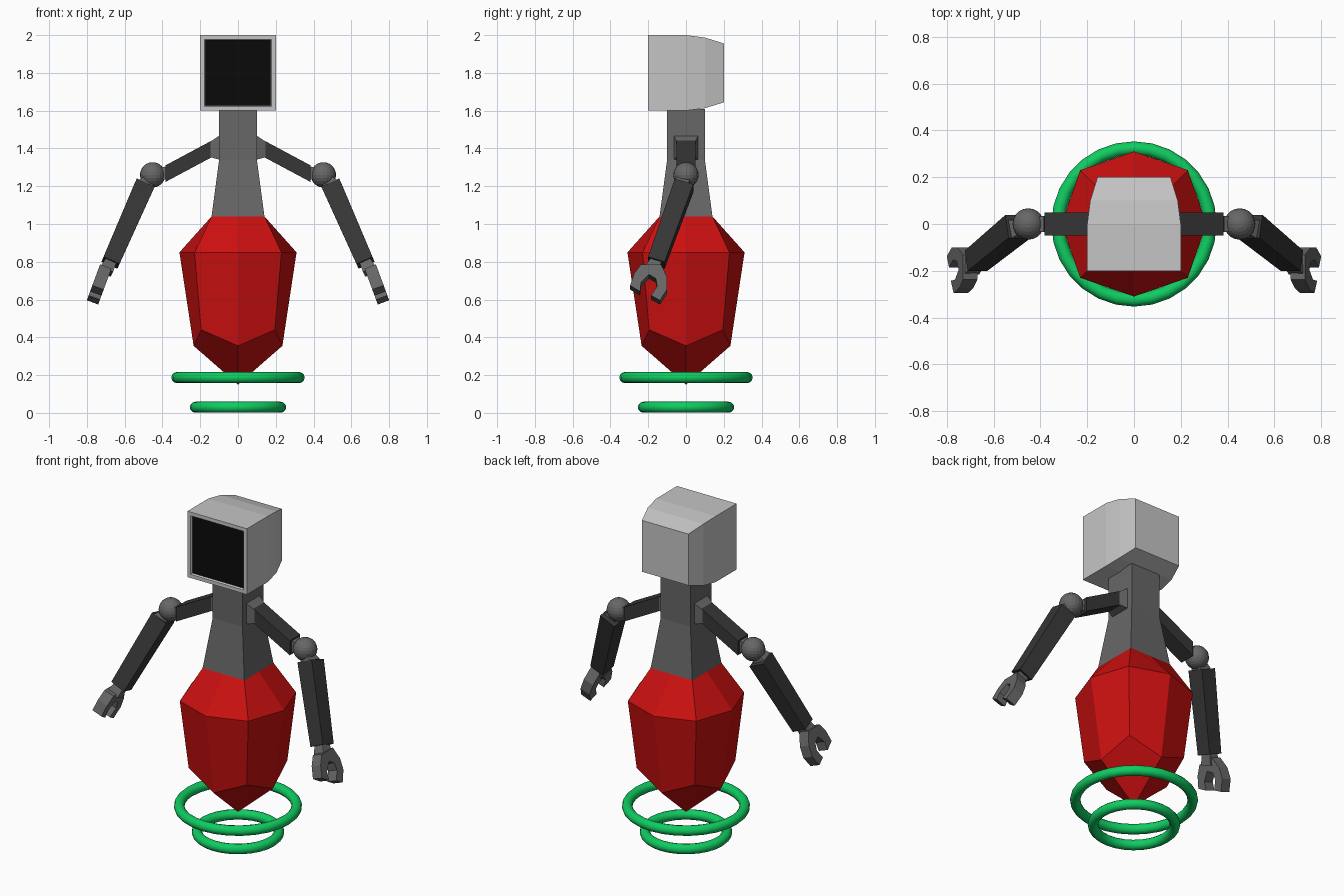
import bpy, bmesh, math
from mathutils import Vector

if "Cube" in bpy.data.objects:
    bpy.data.objects.remove(bpy.data.objects["Cube"])


def material(name, rgb):
    m = bpy.data.materials.new(name)
    m.diffuse_color = (*rgb, 1)
    m.use_nodes = True
    m.node_tree.nodes["Principled BSDF"].inputs["Base Color"].default_value = m.diffuse_color
    return m


LIGHT = material("light_grey", (0.56, 0.56, 0.56))
BLACK = material("screen_black", (0.003, 0.003, 0.003))
GREY = material("mid_grey", (0.135, 0.135, 0.135))
DARK = material("dark_grey", (0.037, 0.037, 0.037))
RED = material("red", (0.6, 0.005, 0.005))
GREEN = material("green", (0.005, 0.6, 0.12))


def finish(bm, name, *mats):
    bmesh.ops.recalc_face_normals(bm, faces=bm.faces)
    me = bpy.data.meshes.new(name)
    bm.to_mesh(me)
    bm.free()
    for m in mats:
        me.materials.append(m)
    ob = bpy.data.objects.new(name, me)
    bpy.context.collection.objects.link(ob)
    return ob


def loft(name, rings, *mats, first_cap_mat=0):
    """Skin a list of equal-length point rings and cap both ends."""
    bm = bmesh.new()
    vs = [[bm.verts.new(p) for p in r] for r in rings]
    n = len(rings[0])
    for a, b in zip(vs, vs[1:]):
        for i in range(n):
            j = (i + 1) % n
            bm.faces.new((a[i], a[j], b[j], b[i]))
    bm.faces.new(vs[0]).material_index = first_cap_mat
    bm.faces.new(vs[-1])
    return finish(bm, name, *mats)


SQUARE = ((-1, -1), (1, -1), (1, 1), (-1, 1))


def beam(name, a, b, wa, wb, mat):
    """Square bar between two points, kept upright to the front."""
    a, b = Vector(a), Vector(b)
    d = (b - a).normalized()
    v = Vector((0, 1, 0))
    v = (v - d * v.dot(d)).normalized()
    u = v.cross(d)
    rings = [[p + (u * i + v * j) * w for i, j in SQUARE]
             for p, w in ((a, wa), (b, wb))]
    return loft(name, rings, mat)


# Monitor head: recessed screen, bezel, then a shell narrowing to the back
sections = [(0.173, -0.19), (0.178, -0.2), (0.2, -0.2), (0.2, 0.0),
            (0.187, 0.1), (0.156, 0.2)]
loft("monitor_head",
     [[(s * i, y, 1.8 + s * j) for i, j in SQUARE] for s, y in sections],
     LIGHT, BLACK, first_cap_mat=1)

# Neck: flared square column
loft("neck",
     [[(s * i, s * j, z) for i, j in SQUARE]
      for s, z in ((0.1, 1.61), (0.1, 1.34), (0.14, 1.04))], GREY)


# Body: faceted pod, rings of alternating corner and middle points
def pod_ring(corner, corner_z, middle, middle_z):
    pts = []
    for k in range(4):
        for r, z, off in ((corner * math.sqrt(2), corner_z, 45),
                          (middle, middle_z, 90)):
            t = math.radians(90 * k + off)
            pts.append((r * math.cos(t), r * math.sin(t), z))
    return pts


bm = bmesh.new()
pod = [[bm.verts.new(p) for p in pod_ring(*r)] for r in
       ((0.14, 1.04, 0.14, 1.04), (0.23, 0.85, 0.31, 0.85),
        (0.195, 0.44, 0.235, 0.355))]
for a, b in zip(pod, pod[1:]):
    for i in range(8):
        j = (i + 1) % 8
        bm.faces.new((a[i], a[j], b[j], b[i]))
bm.faces.new(pod[0])
tip = bm.verts.new((0, 0, 0.15))
for i in range(0, 8, 2):
    bm.faces.new((pod[2][i - 1], pod[2][i], pod[2][i + 1], tip))
finish(bm, "body", RED)

# Hover rings under the body
for name, outer, z in (("upper_ring", 0.353, 0.187), ("lower_ring", 0.255, 0.03)):
    bpy.ops.mesh.primitive_torus_add(
        major_segments=28, minor_segments=12, major_radius=outer - 0.029,
        minor_radius=0.029, location=(0, 0, z))
    ring = bpy.context.object
    ring.name = name
    ring.data.materials.append(GREEN)
    bpy.ops.object.shade_smooth()

# Claw outline in y, z
CLAW = [(-.238, .775), (-.275, .727), (-.296, .664), (-.243, .632),
        (-.238, .68), (-.196, .722), (-.159, .70), (-.153, .659),
        (-.185, .611), (-.138, .585), (-.1, .643), (-.1, .706), (-.132, .775)]

for side, s in (("right", 1), ("left", -1)):
    # Shoulder socket
    loft(side + "_shoulder_socket",
         [[(s * x, w * i, zc + h * j) for i, j in SQUARE]
          for x, w, zc, h in ((0.095, 0.065, 1.405, 0.065),
                              (0.145, 0.05, 1.395, 0.042))], GREY)
    # Upper arm with upright ends
    loft(side + "_upper_arm",
         [[(s * x, 0.05 * i, zc + 0.044 * j) for i, j in SQUARE]
          for x, zc in ((0.14, 1.397), (0.383, 1.267))], DARK)
    # Elbow ball and its two short stubs
    bpy.ops.mesh.primitive_uv_sphere_add(segments=20, ring_count=12,
                                         radius=0.067,
                                         location=(s * 0.452, 0, 1.26))
    ball = bpy.context.object
    ball.name = side + "_elbow_ball"
    ball.data.materials.append(GREY)
    beam(side + "_elbow_stub", (s * 0.38, 0, 1.27), (s * 0.43, 0, 1.262),
         0.035, 0.025, GREY)
    beam(side + "_forearm_stub", (s * 0.46, -0.005, 1.245),
         (s * 0.5, -0.022, 1.2), 0.025, 0.04, GREY)
    # Forearm
    beam(side + "_forearm", (s * 0.495, -0.01, 1.205),
         (s * 0.675, -0.157, 0.795), 0.052, 0.046, DARK)
    # Wrist
    beam(side + "_wrist", (s * 0.675, -0.157, 0.8),
         (s * 0.7, -0.182, 0.75), 0.03, 0.036, GREY)
    # Claw hand, a slab leaning along the forearm
    slab = []
    for t in (-0.032, 0.032):
        slab.append([(s * (0.70 + 0.37 * (0.775 - z) + 0.94 * t), y,
                      z + 0.35 * t) for y, z in CLAW])
    loft(side + "_claw", slab, GREY)
